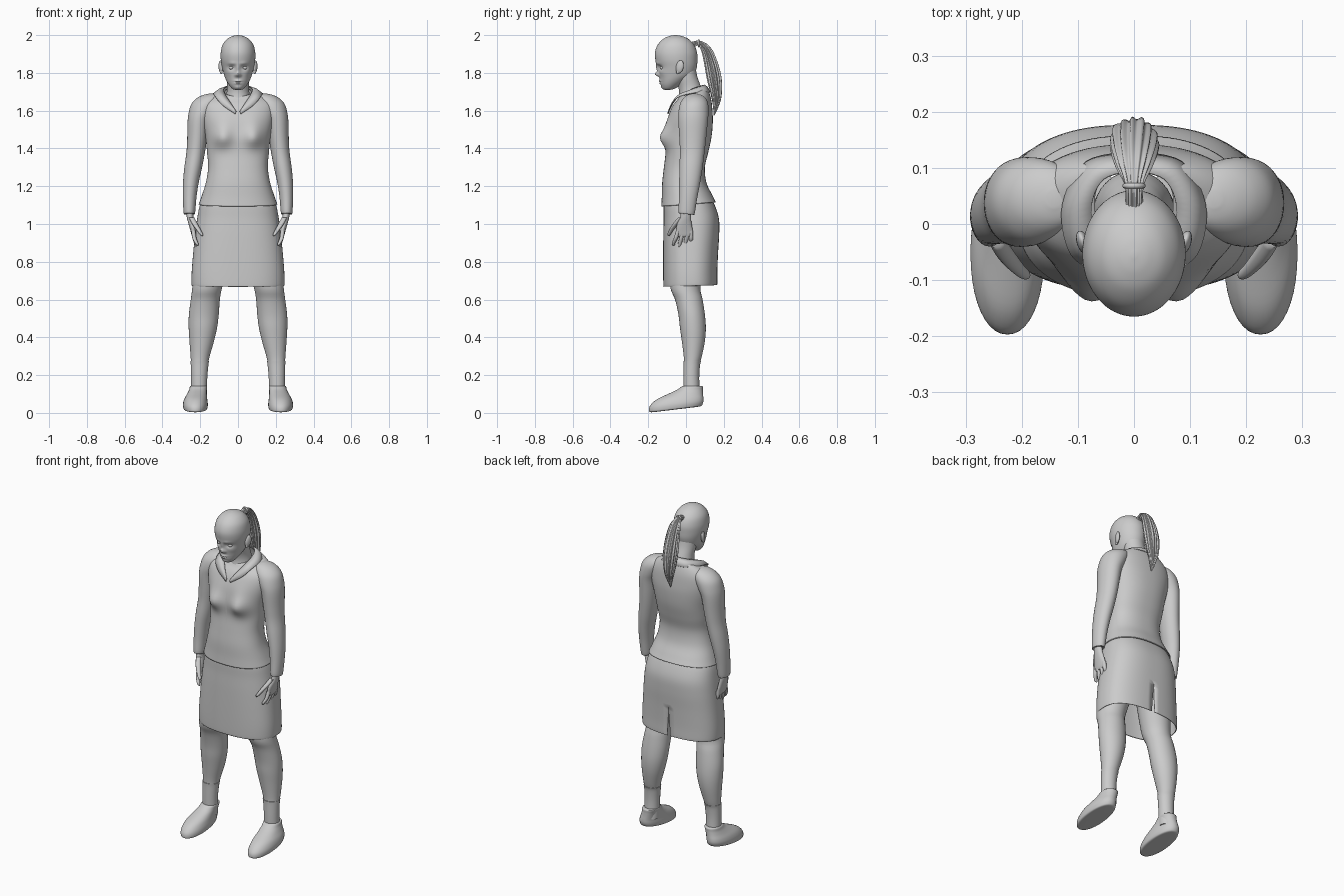
import bpy, bmesh
from math import sin, cos, pi, exp, radians
from mathutils import Vector


def smooth_rows(rows, steps):
    """Catmull-Rom interpolation between tuples of any length."""
    rows = [Vector(r) for r in rows]
    out = []
    for i in range(len(rows) - 1):
        a, b, c, d = rows[max(i - 1, 0)], rows[i], rows[i + 1], rows[min(i + 2, len(rows) - 1)]
        for s in range(steps):
            t = s / steps
            out.append(b + (c - a) * (t / 2) + (2 * a - 5 * b + 4 * c - d) * (t * t / 2)
                       + (3 * b - a - 3 * c + d) * (t ** 3 / 2))
    return out + [rows[-1]]


def skin(name, grid, closed=True, caps=True, mirror=False, thick=0):
    """Join rows of points into a smooth surface."""
    bm = bmesh.new()
    vs = [[bm.verts.new(p) for p in row] for row in grid]
    n = len(vs[0])
    for r0, r1 in zip(vs, vs[1:]):
        for i in range(n if closed else n - 1):
            j = (i + 1) % n
            bm.faces.new((r0[i], r0[j], r1[j], r1[i]))
    if caps and closed:
        bm.faces.new(vs[0])
        bm.faces.new(vs[-1])
    bmesh.ops.recalc_face_normals(bm, faces=bm.faces)
    me = bpy.data.meshes.new(name)
    bm.to_mesh(me)
    bm.free()
    ob = bpy.data.objects.new(name, me)
    bpy.context.collection.objects.link(ob)
    finish(ob, mirror, thick)
    return ob


def finish(ob, mirror=False, thick=0):
    bpy.ops.object.select_all(action='DESELECT')
    ob.select_set(True)
    bpy.context.view_layer.objects.active = ob
    bpy.ops.object.shade_smooth_by_angle(angle=radians(50))
    if thick:
        m = ob.modifiers.new("thickness", 'SOLIDIFY')
        m.thickness, m.offset = thick, -1
    if mirror:
        m = ob.modifiers.new("mirror", 'MIRROR')
        m.use_mirror_merge = False


def loft(name, rings, n=32, steps=4, p=2.0, bumps=(), phase=0, **kw):
    """Rings are (z, x0, x1, y0, y1, tilt); bumps push the front along -y."""
    grid = []
    for z, x0, x1, y0, y1, tilt in smooth_rows([tuple(r) + (0,) * (6 - len(r)) for r in rings], steps):
        row = []
        for i in range(n):
            a = 2 * pi * (i + phase) / n
            c, s = cos(a), sin(a)
            x = (x0 + x1) / 2 + (x1 - x0) / 2 * abs(c) ** (2 / p) * (1 if c > 0 else -1)
            dy = (y1 - y0) / 2 * abs(s) ** (2 / p) * (1 if s > 0 else -1)
            y, zz = (y0 + y1) / 2 + dy, z + tilt * dy
            if s < 0:
                for bx, bz, sx, sz, h in bumps:
                    for side in ((1, -1) if bx else (1,)):
                        y -= h * exp(-((x - side * bx) / sx) ** 2 - ((zz - bz) / sz) ** 2)
            row.append((x, y, zz))
        grid.append(row)
    return skin(name, grid, **kw)


def sym(rows):
    """(z, half width, y0, y1, tilt) to full ring."""
    return [(r[0], -r[1], r[1]) + tuple(r[2:]) for r in rows]


def tube(name, pts, n=12):
    """Tapered round digit from (x, y, z, radius), mirrored."""
    return loft(name, [(z, x - r, x + r, y - r, y + r) for x, y, z, r in pts], n, mirror=True)


def ball(name, loc, scale, rot=(0, 0, 0)):
    bpy.ops.mesh.primitive_uv_sphere_add(segments=20, ring_count=12, radius=1)
    ob = bpy.context.object
    ob.name = name
    for v in ob.data.vertices:
        v.co = Vector((v.co.x * scale[0], v.co.y * scale[1], v.co.z * scale[2]))
    from mathutils import Euler
    ob.data.transform(Euler(rot).to_matrix().to_4x4())
    for v in ob.data.vertices:
        v.co += Vector(loc)
    finish(ob, mirror=True)


# head with sculpted face
face = [(.035, 1.829, .017, .012, -.012), (.03, 1.85, .02, .008, .005),
        (0, 1.825, .010, .022, .009), (0, 1.793, .011, .012, .021), (.012, 1.788, .008, .008, .006),
        (0, 1.757, .020, .006, .008), (0, 1.745, .017, .005, .007), (0, 1.751, .022, .002, -.004),
        (0, 1.722, .018, .010, .004), (.05, 1.80, .02, .02, .004)]
loft("head", sym([(1.71, .014, -.11, -.085), (1.716, .03, -.122, -.06), (1.735, .047, -.132, -.03),
                  (1.76, .062, -.137, .005), (1.79, .074, -.142, .042), (1.83, .084, -.15, .057),
                  (1.87, .091, -.162, .06), (1.91, .091, -.164, .058), (1.95, .081, -.149, .042),
                  (1.98, .057, -.12, .012), (1.995, .028, -.088, -.022), (2.0, .004, -.06, -.05)]),
     n=96, steps=6, bumps=face)
ball("eyes", (.035, -.125, 1.827), (.014, .012, .010))
ball("ears", (.091, -.033, 1.832), (.011, .021, .035), (radians(-12), 0, radians(-18)))
ball("ear_lobes", (.088, -.042, 1.805), (.007, .010, .012))
loft("neck", sym([(1.58, .075, -.06, .09), (1.64, .07, -.045, .095), (1.69, .061, -.036, .09),
                  (1.73, .057, -.042, .078), (1.78, .06, -.058, .06), (1.83, .06, -.06, .05)]))

# ponytail: grooved sweep in the middle plane
path = smooth_rows([(.035, 1.95, .014, .014), (.07, 1.957, .016, .013), (.105, 1.925, .03, .024),
                    (.13, 1.86, .038, .032), (.15, 1.77, .04, .036), (.161, 1.68, .03, .026),
                    (.157, 1.62, .016, .013), (.148, 1.575, .003, .003)], 6)
grid = []
for i, (y, z, rx, rn) in enumerate(path):
    a, b = path[max(i - 1, 0)], path[min(i + 1, len(path) - 1)]
    t = Vector((0, b[0] - a[0], b[1] - a[1])).normalized()
    nrm = Vector((1, 0, 0)).cross(t)
    row = []
    for k in range(112):
        g = 2 * pi * k / 112
        f = 1 + .09 * cos(14 * g + .08 * i) + .04 * cos(5 * g)
        row.append(Vector((rx * f * cos(g), y, z)) + nrm * (rn * f * sin(g)))
    grid.append(row)
skin("ponytail", grid)
bpy.ops.mesh.primitive_torus_add(location=(0, .068, 1.956), rotation=(radians(90), 0, 0),
                                 major_radius=.016, minor_radius=.005, major_segments=24, minor_segments=8)
bpy.context.object.name = "hair_band"
finish(bpy.context.object)

# jacket body with open hem
jacket = loft("jacket", sym([(1.105, .208, -.131, .158, .08), (1.15, .192, -.128, .138, .04), (1.22, .170, -.126, .108),
                             (1.30, .158, -.117, .10), (1.38, .164, -.108, .118), (1.46, .172, -.108, .135),
                             (1.54, .188, -.10, .142), (1.60, .195, -.083, .14), (1.645, .185, -.065, .134, .1),
                             (1.68, .145, -.045, .122, .25), (1.70, .095, -.035, .11, .35),
                             (1.702, .07, -.03, .1, .38)]),
              n=80, steps=5, p=2.35, caps=False,
              bumps=[(.083, 1.455, .05, .05, .036), (.08, 1.52, .05, .06, .008)], thick=.005)
loft("sleeves", [(1.69, .13, .155, .03, .06), (1.682, .10, .187, .005, .085), (1.665, .09, .22, -.015, .105),
                 (1.635, .10, .247, -.032, .117), (1.59, .125, .261, -.04, .119), (1.54, .15, .267, -.04, .115),
                 (1.45, .164, .269, -.035, .106), (1.38, .175, .273, -.032, .098), (1.30, .19, .284, -.035, .088),
                 (1.22, .208, .291, -.036, .075), (1.14, .22, .292, -.037, .06), (1.06, .227, .288, -.04, .046, -.1),
                 (1.055, .232, .283, -.034, .04, -.1)], n=40, mirror=True)

# collar leaves running from the nape down to the V of the neckline
inner = smooth_rows([(0, .098, 1.738), (.055, .08, 1.733), (.076, .03, 1.715), (.066, -.03, 1.685),
                     (.04, -.068, 1.645), (.008, -.094, 1.595)], 6)
outer = smooth_rows([(0, .13, 1.70), (.085, .112, 1.70), (.128, .035, 1.695), (.118, -.045, 1.672),
                     (.08, -.08, 1.628), (.014, -.098, 1.582)], 6)
mid = [(a + b) / 2 + Vector((0, 0, .008)) for a, b in zip(inner, outer)]
skin("collar", [inner, mid, outer], closed=False, mirror=True, thick=.005)

# front closing edge, wrapped on the jacket
seam = skin("front_seam", [[(x, -.2, 1.60 - .025 * i) for x in (-.004, .004)] for i in range(20)], closed=False)
wrap = seam.modifiers.new("wrap", 'SHRINKWRAP')
wrap.target, wrap.wrap_method, wrap.use_project_y = jacket, 'PROJECT', True
wrap.use_positive_direction, wrap.use_negative_direction, wrap.offset = True, False, .002

# skirt with back slit
skirt = loft("skirt", sym([(1.15, .18, -.11, .125), (1.10, .202, -.118, .152), (1.03, .216, -.118, .174),
                           (.95, .227, -.12, .176), (.85, .237, -.121, .17), (.75, .245, -.121, .166),
                           (.685, .246, -.12, .166, .03), (.672, .243, -.118, .165, .03)]),
             n=96, steps=5, p=2.5, phase=.5, caps=False, thick=.004)
bm = bmesh.new()
bm.from_mesh(skirt.data)
slit = [f for f in bm.faces if f.calc_center_median().y > 0 and f.calc_center_median().z < .84
        and abs(f.calc_center_median().x) < .001]
for v in {v for f in slit for v in f.verts}:
    v.co.x *= max(.05, min(.6, (.84 - v.co.z) * 4))
bmesh.ops.delete(bm, geom=slit, context='FACES')
bm.to_mesh(skirt.data)
bm.free()

# legs, socks, shoes
loft("legs", [(.9, .02, .2, -.08, .12), (.75, .06, .232, -.085, .09), (.66, .085, .242, -.082, .076),
              (.60, .096, .25, -.058, .088), (.52, .102, .26, -.04, .1), (.45, .111, .261, -.032, .105),
              (.38, .127, .257, -.022, .1), (.30, .15, .251, -.012, .084), (.25, .16, .248, -.01, .071),
              (.18, .166, .246, -.01, .067), (.08, .168, .246, -.01, .072)], mirror=True)
loft("socks", [(.275, .153, .251, -.014, .08), (.25, .157, .25, -.013, .074), (.18, .163, .249, -.013, .07),
               (.08, .165, .249, -.012, .075)], mirror=True)
loft("shoes", [(.018, .185, .27, -.17, .06, .12), (.02, .167, .285, -.19, .08, .12), (.03, .161, .290, -.197, .088, .12),
               (.05, .160, .291, -.19, .092, .08), (.075, .163, .284, -.155, .092, .03), (.10, .165, .27, -.095, .09),
               (.122, .165, .259, -.048, .089), (.14, .163, .254, -.022, .089), (.143, .172, .246, -.015, .08)],
     n=40, p=2.15, mirror=True)

# hands
loft("palms", [(1.09, .238, .278, -.028, .028), (1.04, .236, .272, -.03, .026), (1.0, .226, .262, -.047, .03),
               (.965, .222, .252, -.053, .036), (.94, .223, .245, -.05, .036), (.932, .228, .24, -.04, .028)],
     n=24, mirror=True)
for i, (yb, yt, zt) in enumerate([(-.042, -.066, .885), (-.017, -.034, .873), (.008, -.003, .875), (.027, .026, .89)]):
    tube(f"finger_{i + 1}", [(.236, yb, .965, .011), (.231, (yb + yt) / 2, .925, .011),
                             (.219, yt, zt + .014, .009), (.214, yt, zt + .003, .006), (.213, yt, zt, .001)])
tube("thumb", [(.246, -.028, 1.035, .014), (.228, -.055, 1.0, .015), (.208, -.078, .968, .012),
               (.194, -.09, .945, .009), (.189, -.093, .936, .002)])
